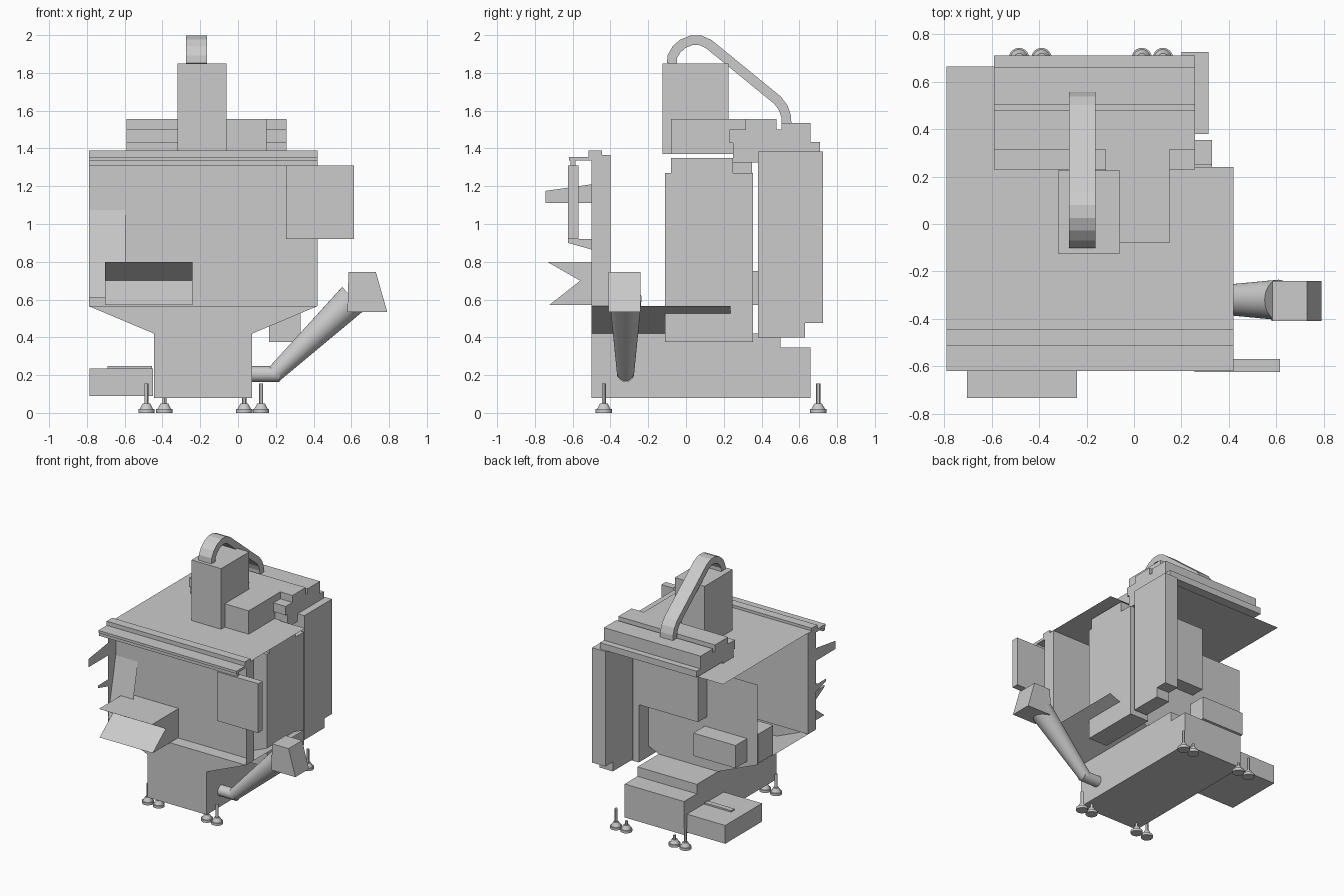
import bpy, bmesh, math
from mathutils import Vector

if "Cube" in bpy.data.objects:
    bpy.data.objects.remove(bpy.data.objects["Cube"])


def make(name, bm):
    bmesh.ops.recalc_face_normals(bm, faces=bm.faces)
    me = bpy.data.meshes.new(name)
    bm.to_mesh(me)
    bm.free()
    ob = bpy.data.objects.new(name, me)
    bpy.context.collection.objects.link(ob)
    return ob


def sheet(name, corners):
    bm = bmesh.new()
    bm.faces.new([bm.verts.new(c) for c in corners])
    return make(name, bm)


def prism(name, axis, pts, a, b=None):
    """Extrude a profile along an axis between a and b; a flat sheet without b."""
    bm = bmesh.new()
    place = {'x': lambda p, q, d: (d, p, q), 'y': lambda p, q, d: (p, d, q), 'z': lambda p, q, d: (p, q, d)}[axis]
    face = bm.faces.new([bm.verts.new(place(p, q, a)) for p, q in pts])
    if b is not None:
        geo = bmesh.ops.extrude_face_region(bm, geom=[face])['geom']
        shift = Vector(place(0, 0, b - a))
        bmesh.ops.translate(bm, vec=shift, verts=[g for g in geo if isinstance(g, bmesh.types.BMVert)])
        if not face.is_valid or len(bm.faces) < len(pts) + 2:
            bm.faces.new([v for v in bm.verts][:len(pts)])
    return make(name, bm)


def box(name, x0, x1, y0, y1, z0, z1):
    return prism(name, 'z', [(x0, y0), (x1, y0), (x1, y1), (x0, y1)], z0, z1)


def cone(name, p0, p1, r0, r1, n=24):
    p0, p1 = Vector(p0), Vector(p1)
    d = p1 - p0
    bm = bmesh.new()
    bmesh.ops.create_cone(bm, cap_ends=True, segments=n, radius1=r0, radius2=r1, depth=d.length)
    m = d.to_track_quat('Z', 'Y').to_matrix().to_4x4()
    m.translation = (p0 + p1) / 2
    bmesh.ops.transform(bm, matrix=m, verts=bm.verts)
    ob = make(name, bm)
    for o in bpy.context.selected_objects:
        o.select_set(False)
    ob.select_set(True)
    bpy.context.view_layer.objects.active = ob
    bpy.ops.object.shade_smooth_by_angle()
    return ob


# Base casting with a lower step at the back
prism("base", 'x', [(-.5, .08), (.66, .08), (.66, .345), (.5, .345), (.5, .42), (-.5, .42)], -.445, .075)

# Levelling feet
for y in (-.435, .7):
    for x, top in ((-.485, .155), (-.39, .08), (.033, .08), (.122, .155)):
        cone("foot_pad", (x, y, 0), (x, y, .02), .043, .043)
        cone("foot_cup", (x, y, .02), (x, y, .05), .036, .02)
        cone("foot_stem", (x, y, .05), (x, y, top), .011, .011, 12)

# Chip pan: two sloping sheets, front face, ledge
for name, x_in, x_out in (("pan_slope_left", -.445, -.79), ("pan_slope_right", .075, .42)):
    sheet(name, ((x_in, -.5, .42), (x_out, -.5, .565), (x_out, .235, .565), (x_in, .235, .42)))
prism("pan_front", 'y', [(-.445, .42), (.075, .42), (.42, .565), (-.79, .565)], -.5)
prism("pan_ledge", 'z', [(-.79, -.5), (.42, -.5), (.42, -.4), (-.79, -.4)], .565)

# Enclosure: front wall, end returns, back wall and roof sheets
prism("front_wall", 'y', [(-.79, .565), (.42, .565), (.42, 1.365), (-.79, 1.365)], -.4)
for name, x in (("left_return", -.79), ("right_return", .42)):
    prism(name, 'x', [(-.5, .565), (-.4, .565), (-.4, 1.365), (-.5, 1.365)], x)
prism("enclosure_back_wall", 'y', [(-.79, .565), (-.445, .42), (.075, .42), (.165, .46), (.165, 1.2), (-.79, 1.2)], .235)
prism("roof", 'z', [(-.79, -.5), (.42, -.5), (.42, .24), (.2, .24), (.2, .665), (-.79, .665)], 1.367)

# Door rail along the top front edge, with hanging lip
prism("door_rail", 'x', [(-.62, 1.335), (-.5, 1.335), (-.5, 1.355), (-.4, 1.355), (-.4, 1.365),
                         (-.445, 1.365), (-.445, 1.388), (-.515, 1.388), (-.515, 1.355), (-.62, 1.355)], -.79, .42)
box("door_rail_lip", -.79, .42, -.612, -.585, 1.31, 1.335)

# Thin brackets on the left end and inclined window
prism("left_upper_bracket", 'x', [(-.745, 1.11), (-.5, 1.11), (-.5, 1.21), (-.745, 1.175)], -.79)
prism("left_lower_bracket", 'x', [(-.625, .9), (-.5, .865), (-.5, .92), (-.625, .92)], -.79)
sheet("inclined_window", ((-.79, -.5, .61), (-.595, -.5, .61), (-.595, -.402, 1.075), (-.79, -.402, 1.075)))

# Front tray with a V-shaped front
prism("front_tray", 'x', [(-.4, .57), (-.725, .57), (-.56, .7), (-.735, .8), (-.4, .8)], -.705, -.24)

# Control panel
box("control_panel", .255, .615, -.625, -.57, .92, 1.31)

# Side unit, cabinet and column
box("side_unit", .165, .33, -.11, .355, .375, 1.27)
box("side_unit_cap", .165, .33, -.08, .25, 1.27, 1.35)
prism("electrical_cabinet", 'x', [(.38, .4), (.63, .4), (.63, .475), (.725, .475), (.725, 1.385), (.38, 1.385)], .2, .315)
box("column", -.35, .165, .24, .35, .83, 1.33)
box("rear_box", -.7, -.33, .235, .38, .57, .75)
box("rear_side_box", -.785, -.62, .03, .22, .57, .8)

# Stepped top housing
prism("top_housing", 'x', [(.25, 1.37), (.38, 1.37), (.38, 1.385), (.71, 1.385), (.71, 1.435), (.66, 1.435), (.66, 1.535),
                           (.505, 1.535), (.505, 1.5), (.48, 1.5), (.48, 1.555), (.315, 1.555), (.315, 1.5), (.23, 1.5),
                           (.23, 1.43), (.25, 1.43)], -.59, .257)
box("housing_support", .1, .257, .25, .38, 1.325, 1.37)

# Spindle head and drive box
box("spindle_head", -.32, -.06, -.125, .225, 1.37, 1.85)
box("drive_box", -.06, .15, -.08, .32, 1.37, 1.555)
box("drive_box_rear", -.12, -.06, .225, .32, 1.37, 1.555)

# Flat cable hose bent from head to housing
path = [(-.075, 1.85), (-.073, 1.885), (-.05, 1.925), (-.015, 1.955), (.03, 1.973), (.075, 1.973), (.12, 1.953),
        (.485, 1.655), (.515, 1.615), (.53, 1.57), (.532, 1.53)]
pts = [Vector(p) for p in path]
outer, inner = [], []
for i, p in enumerate(pts):
    t = (pts[min(i + 1, len(pts) - 1)] - pts[max(i - 1, 0)]).normalized()
    n = Vector((-t.y, t.x)) * .026
    outer.append(tuple(p + n))
    inner.append(tuple(p - n))
prism("cable_hose", 'x', outer + inner[::-1], -.275, -.163)

# Coolant tank on the left
box("coolant_tank", -.785, -.45, .17, .63, .09, .235)
box("tank_rib", -.69, -.455, .38, .42, .235, .247)

# Chip conveyor: inlet, tapering tube and discharge head
cone("conveyor_inlet", (.06, -.32, .205), (.22, -.32, .205), .042, .042)
cone("conveyor_tube", (.19, -.32, .203), (.61, -.32, .605), .045, .085, 32)
prism("conveyor_head", 'y', [(.58, .535), (.79, .535), (.73, .745), (.585, .745)], -.41, -.24)
